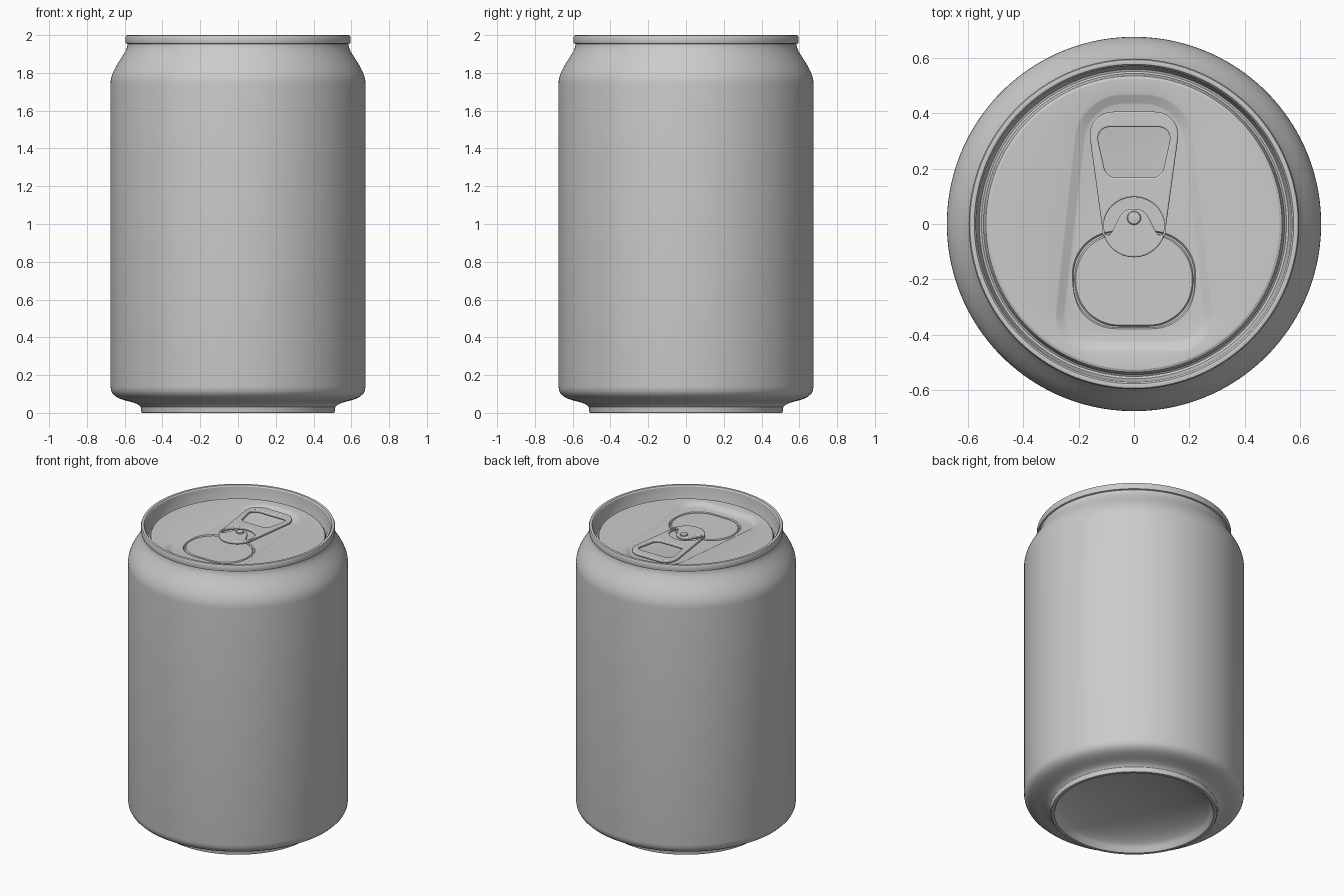
import bpy, bmesh, math
from mathutils import Vector
from mathutils.geometry import interpolate_bezier

if "Cube" in bpy.data.objects:
    bpy.data.objects.remove(bpy.data.objects["Cube"])

N = 160  # points around every loop


def bez(a, b, c, d, n=12):
    return [tuple(p) for p in interpolate_bezier(*[Vector(q) for q in (a, b, c, d)], n)]


def circle(r, z, cx=0, cy=0):
    return [(cx + r * math.sin(2 * math.pi * i / N), cy + r * math.cos(2 * math.pi * i / N), z)
            for i in range(N)]


def outline(corners):
    """Mirrored rounded outline; corners are (x, y, rounding) of the right half, top first."""
    full = corners + [(-x, y, d) for x, y, d in reversed(corners)]
    pts = [Vector((0, corners[0][1]))]
    for i, (x, y, d) in enumerate(full):
        p = Vector((x, y))
        prev = Vector(full[i - 1][:2])
        nxt = Vector(full[(i + 1) % len(full)][:2])
        a = p + (prev - p).normalized() * d
        b = p + (nxt - p).normalized() * d
        pts += interpolate_bezier(a, a.lerp(p, 0.56), b.lerp(p, 0.56), b, 14)
    return [Vector(p[:2]) for p in pts]


def even(pts, z):
    """Resample a closed outline to N evenly spaced points at height z."""
    ring = pts + [pts[0]]
    lens = [(ring[i + 1] - ring[i]).length for i in range(len(pts))]
    step, out, seg, start = sum(lens) / N, [], 0, 0.0
    for k in range(N):
        while seg < len(lens) - 1 and start + lens[seg] < k * step:
            start += lens[seg]
            seg += 1
        p = ring[seg].lerp(ring[seg + 1], (k * step - start) / max(lens[seg], 1e-9))
        out.append((p.x, p.y, z))
    return out


def smooth(ob, angle=30):
    bpy.ops.object.select_all(action='DESELECT')
    ob.select_set(True)
    bpy.context.view_layer.objects.active = ob
    bpy.ops.object.shade_smooth_by_angle(angle=math.radians(angle))


def loft(name, loops, cap_start=False, cap_end=False, angle=30):
    bm = bmesh.new()
    rows = [[bm.verts.new(p) for p in loop] for loop in loops]
    for a, b in zip(rows, rows[1:]):
        for i in range(N):
            j = (i + 1) % N
            bm.faces.new((a[i], b[i], b[j], a[j]))
    if cap_start:
        bm.faces.new(rows[0])
    if cap_end:
        bm.faces.new(rows[-1][::-1])
    me = bpy.data.meshes.new(name)
    bm.to_mesh(me)
    bm.free()
    ob = bpy.data.objects.new(name, me)
    bpy.context.collection.objects.link(ob)
    smooth(ob, angle)
    return ob


# Can body: domed base, foot, wall, neck, rolled rim and countersink
profile = bez((0.001, 0.13), (0.2, 0.13), (0.42, 0.09), (0.475, 0.03))
profile += [(0.484, 0.006), (0.49, 0.0), (0.508, 0.0), (0.512, 0.005)]
profile += bez((0.515, 0.03), (0.54, 0.075), (0.675, 0.05), (0.675, 0.14))
profile += bez((0.675, 1.74), (0.675, 1.83), (0.585, 1.90), (0.585, 1.953), 16)
profile += [(0.594, 1.956), (0.596, 1.965), (0.596, 1.99), (0.592, 1.998), (0.585, 2.0),
            (0.576, 1.998), (0.57, 1.99), (0.563, 1.90), (0.558, 1.888), (0.55, 1.885),
            (0.543, 1.89), (0.538, 1.918), (0.534, 1.926), (0.525, 1.93)]
loft("can_body", [circle(r, z) for r, z in profile], cap_start=True)

# Lid panel: tapered recess and scored mouth opening
PANEL, FLOOR = 1.93, 1.91


def recess(inset, z):
    return even(outline([(0.20 - inset, 0.47 - inset, 0.16 - inset),
                         (0.30 - inset, -0.46 + inset, 0.15 - inset)]), z)


def score(inset, z):
    return even(outline([(0.223 - inset, -0.025 - inset, 0.16),
                         (0.223 - inset, -0.378 + inset, 0.16)]), z)


loft("lid_panel", [circle(0.525, PANEL), recess(0, PANEL), recess(0.007, PANEL - 0.002),
                   recess(0.033, FLOOR + 0.002), recess(0.04, FLOOR),
                   score(0, FLOOR), score(0.004, FLOOR - 0.007),
                   score(0.009, FLOOR - 0.007), score(0.013, FLOOR)], cap_end=True)

# Pull tab: filled outline with finger hole and crescent slot around the tongue
tab_edge = outline([(0.172, 0.405, 0.10), (0.10, -0.12, 0.098)])
finger_hole = outline([(0.14, 0.35, 0.055), (0.10, 0.168, 0.035)])
crescent = [Vector((0.11 * math.cos(t), -0.01 + 0.107 * math.sin(t)))
            for t in [math.radians(-15 + 210 * i / 24) for i in range(25)]]
tongue = [p[:2] for p in bez((-0.088, -0.04), (-0.055, 0.0), (-0.06, 0.055), (0, 0.055))]
crescent += [Vector(p) for p in tongue] + [Vector((-x, y)) for x, y in tongue[-2::-1]]

cu = bpy.data.curves.new("pull_tab", 'CURVE')
cu.dimensions, cu.fill_mode = '2D', 'BOTH'
cu.extrude, cu.bevel_depth, cu.bevel_resolution, cu.offset = 0.004, 0.006, 3, -0.006
for pts in (tab_edge, finger_hole, crescent):
    pts = [p for i, p in enumerate(pts) if (p - pts[i - 1]).length > 1e-4]
    sp = cu.splines.new('POLY')
    sp.points.add(len(pts) - 1)
    for q, p in zip(sp.points, pts):
        q.co = (p.x, p.y, 0, 1)
    sp.use_cyclic_u = True
tab = bpy.data.objects.new("pull_tab", cu)
bpy.context.collection.objects.link(tab)
tab.location.z = FLOOR + 0.018
bpy.ops.object.select_all(action='DESELECT')
tab.select_set(True)
bpy.context.view_layer.objects.active = tab
bpy.ops.object.convert(target='MESH')
smooth(bpy.context.object, 40)

# Rivet holding the tab
loft("rivet", [circle(r, FLOOR + h, 0, 0.022) for r, h in
               ((0.025, 0.0), (0.025, 0.032), (0.022, 0.036), (0.012, 0.038))], cap_end=True)
